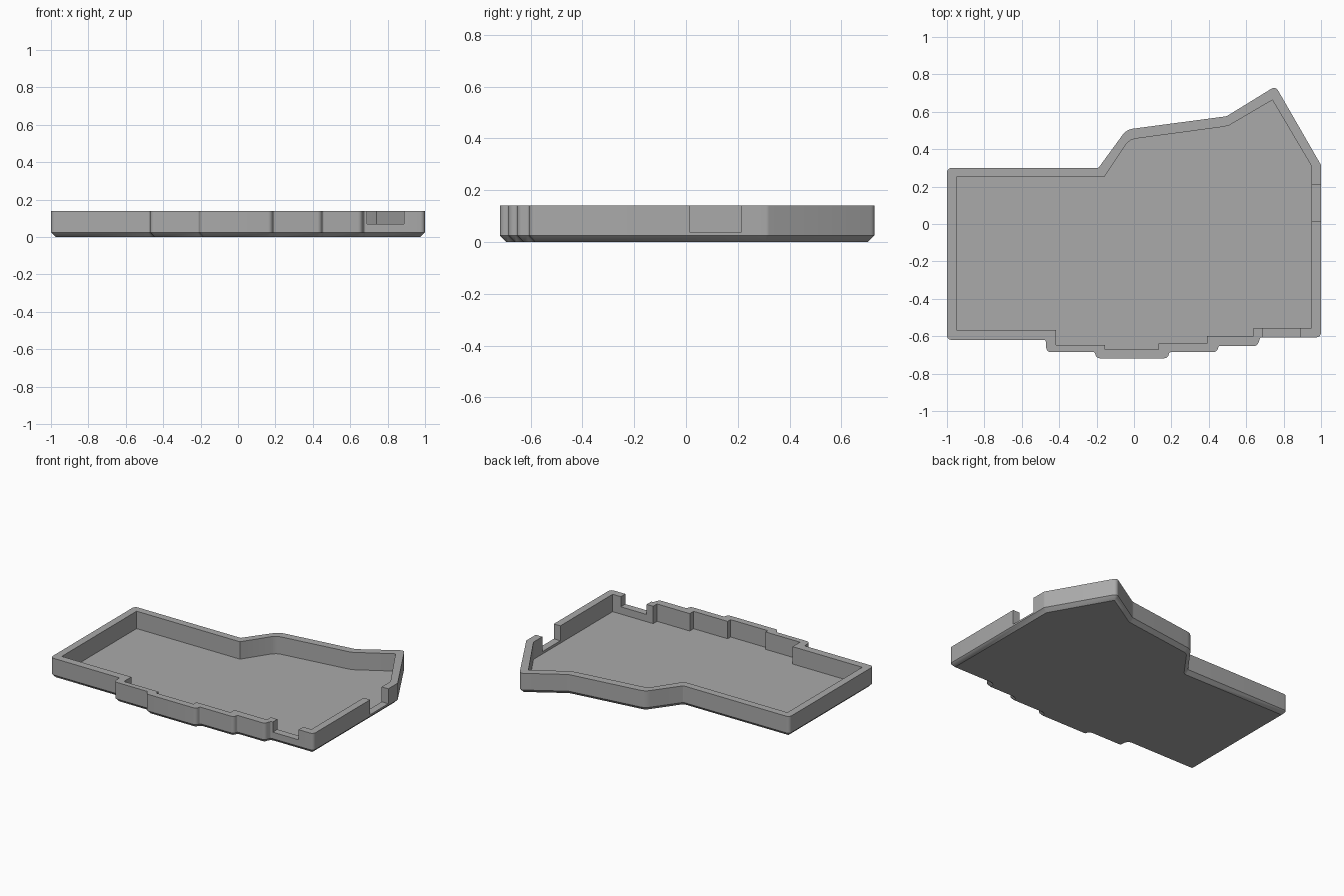
import bpy, bmesh, math
from mathutils import Vector

if "Cube" in bpy.data.objects:
    bpy.data.objects.remove(bpy.data.objects["Cube"])

HEIGHT, CHAMFER, FLOOR = 0.14, 0.025, 0.02

grey = bpy.data.materials.new("grey plastic")
grey.diffuse_color = (0.40, 0.40, 0.40, 1)
grey.use_nodes = True
grey.node_tree.nodes["Principled BSDF"].inputs["Base Color"].default_value = grey.diffuse_color


def rounded(corners, inset=0.0, steps=5):
    """Counter-clockwise outline with filleted corners (x, y, radius), moved inwards by inset."""
    out = []
    n = len(corners)
    for i, (x, y, r) in enumerate(corners):
        p = Vector((x, y))
        a = (p - Vector(corners[i - 1][:2])).normalized()
        b = (Vector(corners[(i + 1) % n][:2]) - p).normalized()
        turn = math.atan2(a.x * b.y - a.y * b.x, a.dot(b))
        side = 1 if turn > 0 else -1
        inward = Vector((-a.y, a.x))
        centre = p - a * (r * math.tan(abs(turn) / 2)) + inward * (side * r)
        start = math.atan2(-inward.y, -inward.x)
        for k in range(steps + 1):
            t = start + turn * k / steps
            out.append(centre + Vector((math.cos(t), math.sin(t))) * (side * r - inset))
    return out


def loft(name, layers):
    """Closed solid through equal-length outlines given as (points, z)."""
    bm = bmesh.new()
    rings = [[bm.verts.new((p[0], p[1], z)) for p in pts] for pts, z in layers]
    n = len(rings[0])
    for low, high in zip(rings, rings[1:]):
        for i in range(n):
            j = (i + 1) % n
            bm.faces.new((low[i], low[j], high[j], high[i]))
    bm.faces.new(rings[0][::-1])
    bm.faces.new(rings[-1])
    bmesh.ops.remove_doubles(bm, verts=bm.verts, dist=0.0003)
    bmesh.ops.recalc_face_normals(bm, faces=bm.faces)
    mesh = bpy.data.meshes.new(name)
    bm.to_mesh(mesh)
    bm.free()
    mesh.materials.append(grey)
    obj = bpy.data.objects.new(name, mesh)
    bpy.context.collection.objects.link(obj)
    return obj


def box(name, x0, x1, y0, y1, z0, z1):
    pts = [(x0, y0), (x1, y0), (x1, y1), (x0, y1)]
    return loft(name, [(pts, z0), (pts, z1)])


# Outer outline: stepped front edge, then the angled back edge
V, C = 0.025, 0.01          # convex and concave corner radii
outer = [
    (-1, -0.62, V), (-0.472, -0.62, C), (-0.468, -0.685, V),
    (-0.21, -0.685, C), (-0.20, -0.718, V), (0.18, -0.718, V),
    (0.19, -0.685, C), (0.445, -0.685, V), (0.452, -0.652, C),
    (0.66, -0.652, V), (0.675, -0.606, C), (1, -0.606, V),
    (1, 0.315, V), (0.757, 0.737, V), (0.495, 0.576, 0.05),
    (-0.04, 0.505, 0.08), (-0.19, 0.30, C), (-1, 0.30, V),
]
# Inner outline of the tray pocket
inner = [
    (-0.95, -0.567), (-0.418, -0.567), (-0.418, -0.648), (-0.155, -0.648),
    (-0.155, -0.672), (0.13, -0.672), (0.13, -0.64), (0.39, -0.64),
    (0.39, -0.598), (0.64, -0.598), (0.64, -0.556), (0.95, -0.556),
    (0.95, 0.308), (0.74, 0.663), (0.508, 0.527), (0.48, 0.52),
    (0.005, 0.456), (-0.018, 0.448), (-0.04, 0.43), (-0.16, 0.25), (-0.95, 0.25),
]

case = loft("case_tray", [(rounded(outer, CHAMFER), 0),
                          (rounded(outer), CHAMFER),
                          (rounded(outer), HEIGHT)])

# Pocket and the two port openings
cutters = [
    loft("pocket_cutter", [(inner, FLOOR), (inner, 0.3)]),
    box("side_port_cutter", 0.93, 1.1, 0.015, 0.212, 0.037, 0.3),
    box("front_port_cutter", 0.69, 0.888, -0.75, -0.53, 0.07, 0.3),
]
bpy.context.view_layer.objects.active = case
for cutter in cutters:
    mod = case.modifiers.new("cut", 'BOOLEAN')
    mod.operation, mod.solver, mod.object = 'DIFFERENCE', 'EXACT', cutter
    bpy.ops.object.modifier_apply(modifier=mod.name)
    bpy.data.objects.remove(cutter)

# Smooth only the small rounded corners
bpy.ops.object.select_all(action='DESELECT')
case.select_set(True)
bpy.ops.object.shade_smooth_by_angle(angle=math.radians(30))
